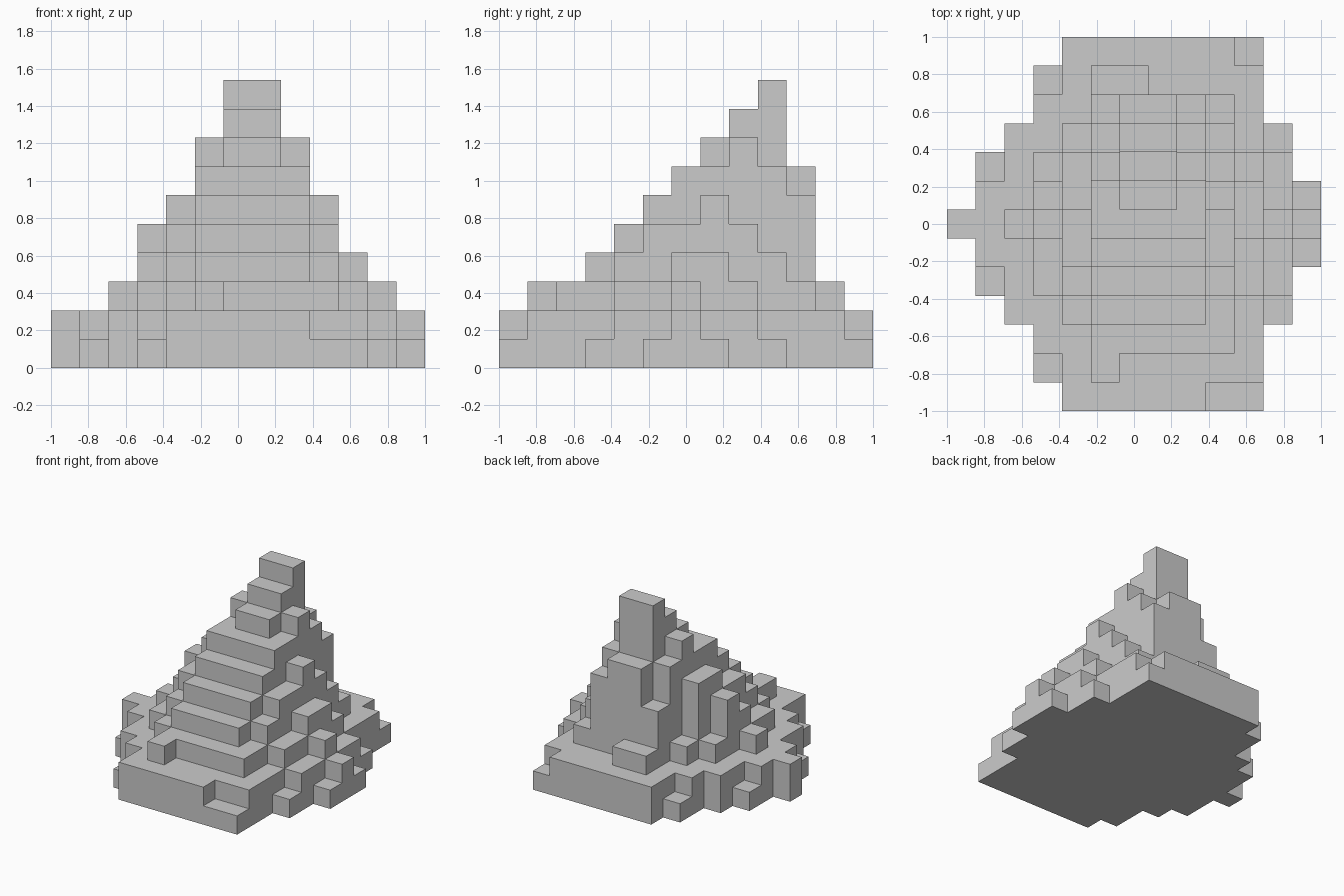
import bpy, bmesh

if "Cube" in bpy.data.objects:
    bpy.data.objects.remove(bpy.data.objects["Cube"])

N = 13                 # cells along each side
S = 2.0 / N            # cell size

# Stepped mound plan: one row per cell depth, front to back; hex digit = height in cells
PLAN = [
    "0000222221100",
    "0001232222200",
    "0002233333200",
    "0022344443210",
    "0123455554320",
    "0223566665321",
    "2234577775432",
    "0225678876421",
    "0123689985320",
    "002237AA74210",
    "0002257763200",
    "0001233222200",
    "0000222222100",
]


def height(i, j):
    return int(PLAN[j][i], 16) if 0 <= i < N and 0 <= j < N else 0


bm = bmesh.new()


def quad(*pts):
    bm.faces.new([bm.verts.new((x * S - 1, y * S - 1, z * S)) for x, y, z in pts])


for j in range(N):
    for i in range(N):
        h = height(i, j)
        if not h:
            continue
        # step top and underside
        quad((i, j, h), (i + 1, j, h), (i + 1, j + 1, h), (i, j + 1, h))
        quad((i, j, 0), (i, j + 1, 0), (i + 1, j + 1, 0), (i + 1, j, 0))
        # risers wherever the neighbouring cell is lower
        sides = [((0, -1), (i, j), (i + 1, j)),
                 ((1, 0), (i + 1, j), (i + 1, j + 1)),
                 ((0, 1), (i + 1, j + 1), (i, j + 1)),
                 ((-1, 0), (i, j + 1), (i, j))]
        for (dx, dy), a, b in sides:
            for z in range(height(i + dx, j + dy), h):
                quad((*a, z), (*b, z), (*b, z + 1), (*a, z + 1))

# weld the cells and merge coplanar faces into clean flat steps
bmesh.ops.remove_doubles(bm, verts=bm.verts[:], dist=0.001)
bmesh.ops.dissolve_limit(bm, angle_limit=0.01, verts=bm.verts[:], edges=bm.edges[:])

mesh = bpy.data.meshes.new("stepped_mound")
bm.to_mesh(mesh)
bm.free()
bpy.context.collection.objects.link(bpy.data.objects.new("stepped_mound", mesh))
